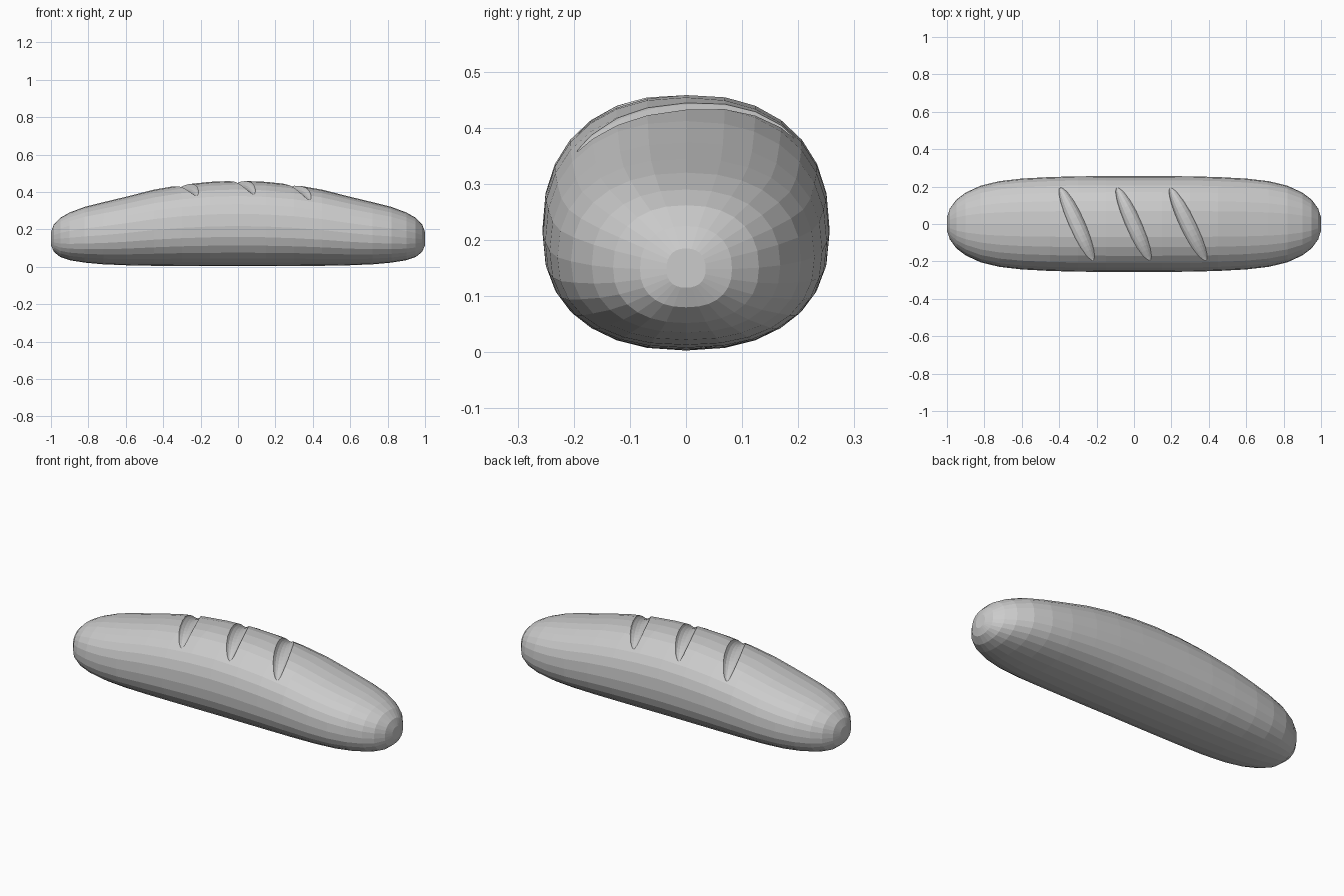
import bpy, bmesh, math
from mathutils import Vector

if "Cube" in bpy.data.objects:
    bpy.data.objects.remove(bpy.data.objects["Cube"])

# Half-loaf stations: x, half width, top z, bottom z (mirrored in x)
STATIONS = [(0, .256, .460, .003), (.15, .256, .454, .003), (.3, .255, .438, .004),
            (.45, .251, .412, .005), (.6, .243, .374, .008), (.72, .229, .345, .013),
            (.82, .205, .320, .022), (.9, .168, .290, .035), (.95, .130, .262, .052),
            (.985, .082, .225, .080), (1.0, .035, .185, .115)]
SIDES = 28
POWER = 2.3


def station(x):
    x = abs(x)
    for a, b in zip(STATIONS, STATIONS[1:]):
        if x <= b[0]:
            f = (x - a[0]) / (b[0] - a[0])
            return [p + (q - p) * f for p, q in zip(a, b)][1:]


def spow(v, p):
    return math.copysign(abs(v) ** p, v)


def mid_height(top, bottom):
    return bottom + (top - bottom) * .47


def surface(x, y):
    w, top, bottom = station(x)
    mid = mid_height(top, bottom)
    return mid + (top - mid) * max(0, 1 - abs(y / w) ** POWER) ** (1 / POWER)


def loft(name, rings):
    bm = bmesh.new()
    loops = [[bm.verts.new(p) for p in ring] for ring in rings]
    n = len(loops[0])
    for a, b in zip(loops, loops[1:]):
        for i in range(n):
            bm.faces.new((a[i], a[(i + 1) % n], b[(i + 1) % n], b[i]))
    bm.faces.new(loops[0])
    bm.faces.new(loops[-1])
    bmesh.ops.recalc_face_normals(bm, faces=bm.faces[:])
    mesh = bpy.data.meshes.new(name)
    bm.to_mesh(mesh)
    bm.free()
    obj = bpy.data.objects.new(name, mesh)
    bpy.context.collection.objects.link(obj)
    return obj


# Loaf body
xs = [-s[0] for s in reversed(STATIONS[1:])] + [s[0] for s in STATIONS]
rings = []
for x in xs:
    w, top, bottom = station(x)
    mid = mid_height(top, bottom)
    ring = []
    for i in range(SIDES):
        a = 2 * math.pi * i / SIDES
        c, s = spow(math.cos(a), 2 / POWER), spow(math.sin(a), 2 / POWER)
        ring.append((x, w * c, mid + s * ((top - mid) if s > 0 else (mid - bottom))))
    rings.append(ring)
loaf = loft("bread_loaf", rings)


# Curved cutters that follow the crust for the diagonal slashes
def slash(x0, x1):
    rings = []
    steps = 18
    for k in range(steps + 1):
        t = -.995 * math.cos(math.pi * k / steps)
        x, y = x0 + (x1 - x0) * (1 - t) / 2, .195 * t
        slope = (surface(x, y + .005) - surface(x, y - .005)) / .01
        normal = Vector((0, -slope, 1)).normalized()
        across = Vector((.39, x1 - x0, 0)).normalized()
        across = (across - normal * across.dot(normal)).normalized()
        r = .047 * math.sqrt(1 - t * t)
        centre = Vector((x, y, surface(x, y))) + normal * r * .4
        rings.append([centre + across * r * math.cos(a) + normal * r * math.sin(a)
                      for a in (2 * math.pi * i / 16 for i in range(16))])
    return loft("slash_cutter", rings)


bpy.context.view_layer.objects.active = loaf
for x0, x1 in ((-.395, -.22), (-.09, .085), (.195, .385)):
    cutter = slash(x0, x1)
    cutter.hide_render = True
    mod = loaf.modifiers.new("slash", 'BOOLEAN')
    mod.operation = 'DIFFERENCE'
    mod.solver = 'EXACT'
    mod.object = cutter
    bpy.ops.object.modifier_apply(modifier=mod.name)
    bpy.data.objects.remove(cutter)
